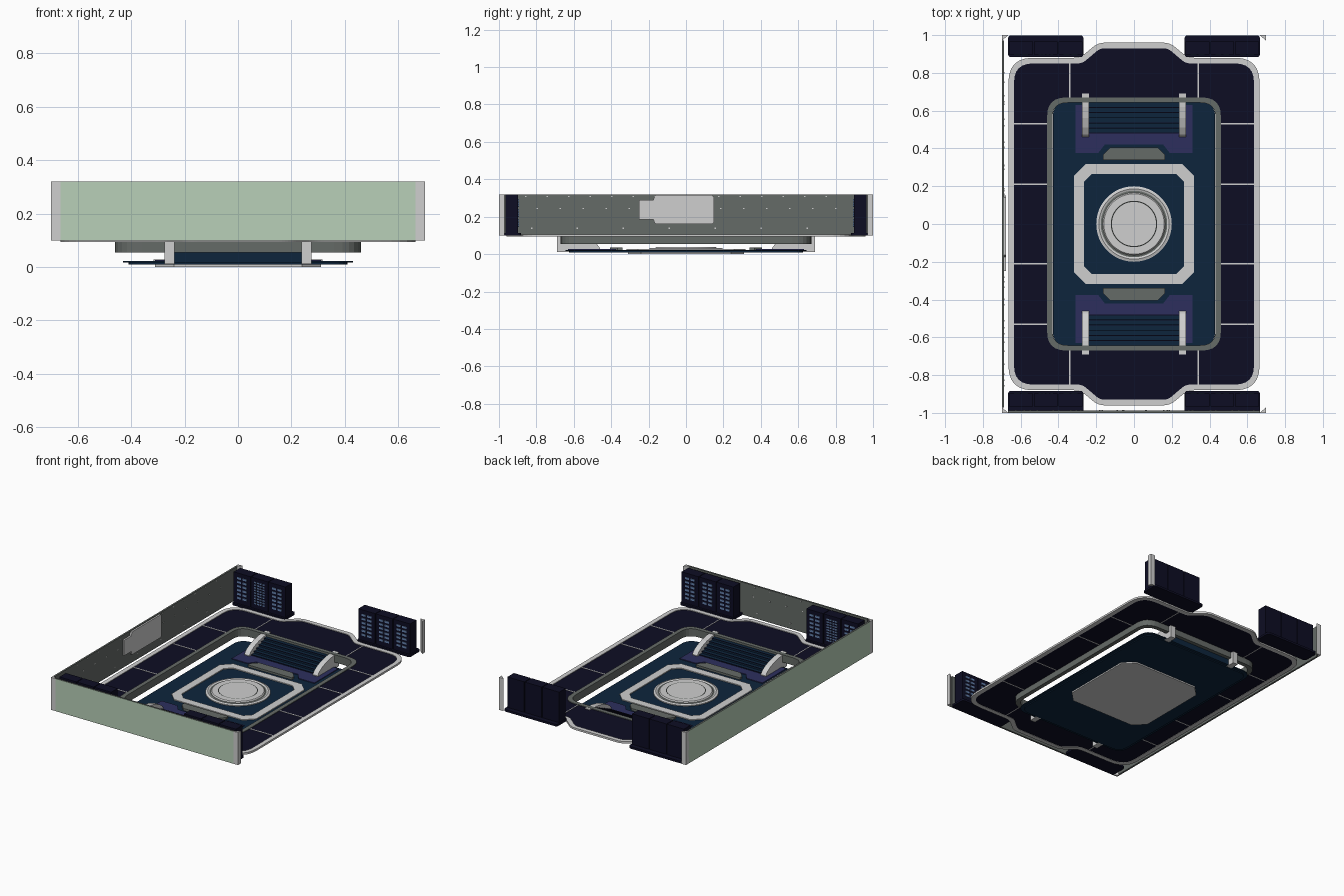
import bpy, bmesh, math
from mathutils import Vector, Matrix

old = bpy.data.objects.get("Cube")
if old:
    bpy.data.objects.remove(old, do_unlink=True)


def material(name, r, g, b):
    m = bpy.data.materials.new(name)
    m.use_nodes = True
    m.diffuse_color = (r, g, b, 1)
    m.node_tree.nodes["Principled BSDF"].inputs["Base Color"].default_value = (r, g, b, 1)
    return m


NAVY = material("dark navy", 0.004, 0.004, 0.017)
LIGHT = material("light grey", 0.62, 0.62, 0.62)
GREY = material("stone grey", 0.13, 0.145, 0.135)
BLUE = material("deep blue", 0.004, 0.018, 0.046)
PURPLE = material("dull purple", 0.026, 0.028, 0.11)
GREEN = material("pale green", 0.48, 0.63, 0.48)
LAMP = material("lamp blue", 0.14, 0.24, 0.45)


def add_object(name, mesh, *mats):
    mesh.materials.clear()
    for m in mats:
        mesh.materials.append(m)
    obj = bpy.data.objects.new(name, mesh)
    bpy.context.collection.objects.link(obj)
    return obj


def from_bmesh(name, bm, *mats):
    bmesh.ops.recalc_face_normals(bm, faces=bm.faces)
    mesh = bpy.data.meshes.new(name)
    bm.to_mesh(mesh)
    bm.free()
    return add_object(name, mesh, *mats)


def boxes(name, bounds, *mats):
    """Several boxes in one mesh, each given by two opposite corners."""
    bm = bmesh.new()
    for lo, hi in bounds:
        lo, hi = Vector(lo), Vector(hi)
        size = Vector([abs(c) for c in hi - lo])
        place = Matrix.Translation((lo + hi) / 2) @ Matrix.Diagonal(size).to_4x4()
        bmesh.ops.create_cube(bm, size=1, matrix=place)
    return from_bmesh(name, bm, *mats)


def prism(name, points, along, mat):
    """Closed solid swept from an outline in a straight line."""
    bm = bmesh.new()
    start = [bm.verts.new(p) for p in points]
    end = [bm.verts.new(Vector(p) + Vector(along)) for p in points]
    bm.faces.new(start)
    bm.faces.new(end)
    for i in range(len(points)):
        bm.faces.new((start[i - 1], start[i], end[i], end[i - 1]))
    return from_bmesh(name, bm, mat)


def fillet(corners, steps=6):
    """Round each (x, y, radius) corner of a closed outline."""
    out = []
    for i, (x, y, r) in enumerate(corners):
        p = Vector((x, y))
        a = (Vector(corners[i - 1][:2]) - p).normalized()
        b = (Vector(corners[(i + 1) % len(corners)][:2]) - p).normalized()
        reach = r / math.tan(a.angle(b) / 2)
        start, end = p + a * reach, p + b * reach
        for k in range(steps + 1):
            t = k / steps
            out.append(start * (1 - t) ** 2 + p * (2 * t * (1 - t)) + end * t ** 2)
    return out


def inset(corners, d):
    """Move a counter-clockwise outline inwards by d."""
    out = []
    for i, (x, y, r) in enumerate(corners):
        p = Vector((x, y))
        e1 = (p - Vector(corners[i - 1][:2])).normalized()
        e2 = (Vector(corners[(i + 1) % len(corners)][:2]) - p).normalized()
        n1, n2 = Vector((-e1.y, e1.x)), Vector((-e2.y, e2.x))
        q = p + (n1 + n2) * (d / (1 + n1.dot(n2)))
        out.append((q.x, q.y, r - d))
    return out


def plate(name, outlines, z0, z1, mat):
    """Flat plate; the second outline, if any, is a hole."""
    curve = bpy.data.curves.new(name, "CURVE")
    curve.dimensions = "2D"
    curve.fill_mode = "BOTH"
    curve.extrude = (z1 - z0) / 2
    for pts in outlines:
        s = curve.splines.new("POLY")
        s.points.add(len(pts) - 1)
        for sp, p in zip(s.points, pts):
            sp.co = (p[0], p[1], 0, 1)
        s.use_cyclic_u = True
        s.use_smooth = False
    tmp = bpy.data.objects.new(name + "_outline", curve)
    bpy.context.collection.objects.link(tmp)
    graph = bpy.context.evaluated_depsgraph_get()
    mesh = bpy.data.meshes.new_from_object(tmp.evaluated_get(graph))
    bpy.data.objects.remove(tmp, do_unlink=True)
    add_object(name, mesh, mat).location.z = (z0 + z1) / 2


def rect(x, y, r):
    return [(x, -y, r), (x, y, r), (-x, y, r), (-x, -y, r)]


def octagon(a, c):
    k = a - c
    return [(a, -k), (a, k), (k, a), (-k, a), (-a, k), (-a, -k), (-k, -a), (k, -a)]


# Upper floor with its light border and the pit opening
side = [(0.665, 0.88, 0.13), (0.285, 0.88, 0.1), (0.19, 0.96, 0.1)]
half = side + [(-x, y, r) for x, y, r in reversed(side)]
outer = half + [(-x, -y, r) for x, y, r in half]
inner = inset(outer, 0.03)
plate("floor_border", [fillet(outer), fillet(inner)], 0.093, 0.106, LIGHT)
plate("upper_floor", [fillet(inner), fillet(rect(0.45, 0.66, 0.09))], 0.095, 0.102, NAVY)
seams = [((s * 0.46, y - 0.004, 0.094), (s * 0.635, y + 0.004, 0.104))
         for s in (1, -1) for y in (-0.53, -0.21, 0.21, 0.53)]
seams += [((x - 0.003, s * 0.67, 0.094), (x + 0.003, s * 0.85, 0.104)) for s in (1, -1) for x in (-0.34, 0.34)]
boxes("floor_seams", seams, LIGHT)

# Pit rim, open below, and the sunken floor
plate("pit_rim", [fillet(rect(0.46, 0.67, 0.1)), fillet(rect(0.432, 0.642, 0.08))], 0.055, 0.106, GREY)
plate("pit_floor", [fillet(rect(0.43, 0.645, 0.08))], 0.016, 0.022, BLUE)
plate("pit_floor_underside", [fillet(rect(0.41, 0.625, 0.07))], 0.009, 0.016, BLUE)
plate("bottom_plate", [octagon(0.31, 0.07)], 0.0, 0.009, LIGHT)

# Central platform
plate("platform_frame", [octagon(0.317, 0.06), octagon(0.265, 0.042)], 0.022, 0.028, LIGHT)
profile = [(0.2, 0.022), (0.2, 0.028), (0.186, 0.033), (0.176, 0.029), (0.166, 0.03),
           (0.16, 0.037), (0.123, 0.037), (0.12, 0.035), (0.117, 0.037), (0, 0.037)]
bm = bmesh.new()
verts = [bm.verts.new((r, 0, z)) for r, z in profile]
edges = [bm.edges.new(pair) for pair in zip(verts, verts[1:])]
bmesh.ops.spin(bm, geom=verts + edges, cent=(0, 0, 0), axis=(0, 0, 1), angle=2 * math.pi, steps=48)
bmesh.ops.remove_doubles(bm, verts=bm.verts, dist=0.0001)
disc = from_bmesh("round_platform", bm, LIGHT, GREY)
for f in disc.data.polygons:
    radius = f.center.xy.length
    f.material_index = int(0.116 < radius < 0.122 or 0.167 < radius < 0.175)
bpy.context.view_layer.objects.active = disc
disc.select_set(True)
bpy.ops.object.shade_smooth_by_angle(angle=math.radians(25))

rail = [(0.46, 0.012), (0.46, 0.032), (0.475, 0.052), (0.51, 0.074), (0.56, 0.092),
        (0.62, 0.103), (0.69, 0.106), (0.69, 0.012)]
apron = [(0.31, 0.63), (0.31, 0.375), (0.19, 0.375), (0.155, 0.42)]
sill = [(0.165, 0.34), (0.165, 0.365), (0.125, 0.405)]
for s, end in ((1, "back"), (-1, "front")):
    # Stairs with curved rails
    rise = [((-0.24, s * (0.48 + i * 0.027), 0.02), (0.24, s * 0.645, 0.032 + i * 0.012)) for i in range(6)]
    boxes(end + "_stairs", rise, BLUE)
    nosing = [((-0.24, s * (0.479 + i * 0.027), 0.03 + i * 0.012),
               (0.24, s * (0.484 + i * 0.027), 0.033 + i * 0.012)) for i in range(6)]
    boxes(end + "_stair_edges", nosing, NAVY)
    for x, hand in ((0.237, "left"), (-0.275, "right")):
        prism(f"{end}_{hand}_stair_rail", [(x, s * y, z) for y, z in rail], (0.038, 0, 0), LIGHT)
    # Apron and raised sill before the stairs
    for name, shape, top, mat in (("apron", apron, 0.027, PURPLE), ("sill", sill, 0.036, GREY)):
        pts = [(x, s * y) for x, y in shape] + [(-x, s * y) for x, y in reversed(shape)]
        plate(end + "_" + name, [pts], 0.021, top, mat)

    # Control cabinets with rows of lamps on the inner face
    for t, hand in ((1, "left"), (-1, "right")):
        tag = end + "_" + hand
        base = [(x + t * 0.467, y + s * 0.941, r) for x, y, r in rect(0.2, 0.058, 0.02)]
        plate(tag + "_cabinet_base", [fillet(base)], 0.1, 0.114, NAVY)
        middles = [t * 0.467 + k * 0.131 for k in (-1, 0, 1)]
        boxes(tag + "_cabinet", [((m - 0.063, s * 0.897, 0.11), (m + 0.063, s * 0.966, 0.32)) for m in middles], NAVY)
        lamps = []
        for k, m in enumerate(middles):
            cols, rows = (4, 9) if k == 1 and t < 0 else (2, 6)
            w, h = 0.084 / cols, 0.16 / rows
            for c in range(cols):
                for r in range(rows):
                    x, z = m - 0.042 + (c + 0.5) * w, 0.14 + (r + 0.5) * h
                    lamps.append(((x - w * 0.36, s * 0.894, z - h * 0.25), (x + w * 0.36, s * 0.898, z + h * 0.25)))
        boxes(tag + "_cabinet_lamps", lamps, LAMP)
        # Corner posts
        corner = [(t * 0.665, s, 0.1), (t * 0.7, s, 0.1), (t * 0.7, s * 0.97, 0.1)]
        prism(tag + "_corner_post", corner, (0, 0, 0.22), LIGHT)

# Walls: green outside, grey inside
for name, lo, hi, axis in (("side_wall", (-0.7, -0.972, 0.1), (-0.688, 0.972, 0.32), 0),
                           ("front_wall", (-0.668, -1, 0.1), (0.668, -0.988, 0.32), 1)):
    wall = boxes(name, [(lo, hi)], GREY, GREEN)
    for f in wall.data.polygons:
        f.material_index = int(f.normal[axis] < -0.5)

# Wall rivets and the screen on the side wall
rivets = []
for z, count, shift in ((0.305, 15, 0), (0.24, 14, 0.06), (0.135, 7, 0.03)):
    for i in range(count):
        u = -0.86 + shift + i * 1.72 / count
        rivets.append(((-0.689, u, z), (-0.686, u + 0.008, z + 0.006)))
        if abs(u) < 0.64:
            rivets.append(((u, -0.989, z), (u + 0.008, -0.986, z + 0.006)))
boxes("wall_rivets", rivets, LIGHT)
screen = [(-0.25, 0.185), (-0.175, 0.185), (-0.165, 0.16), (0.14, 0.16), (0.15, 0.17),
          (0.15, 0.305), (0.14, 0.315), (-0.165, 0.315), (-0.175, 0.29), (-0.25, 0.29)]
prism("wall_screen", [(-0.689, y, z) for y, z in screen], (0.012, 0, 0), LIGHT)
